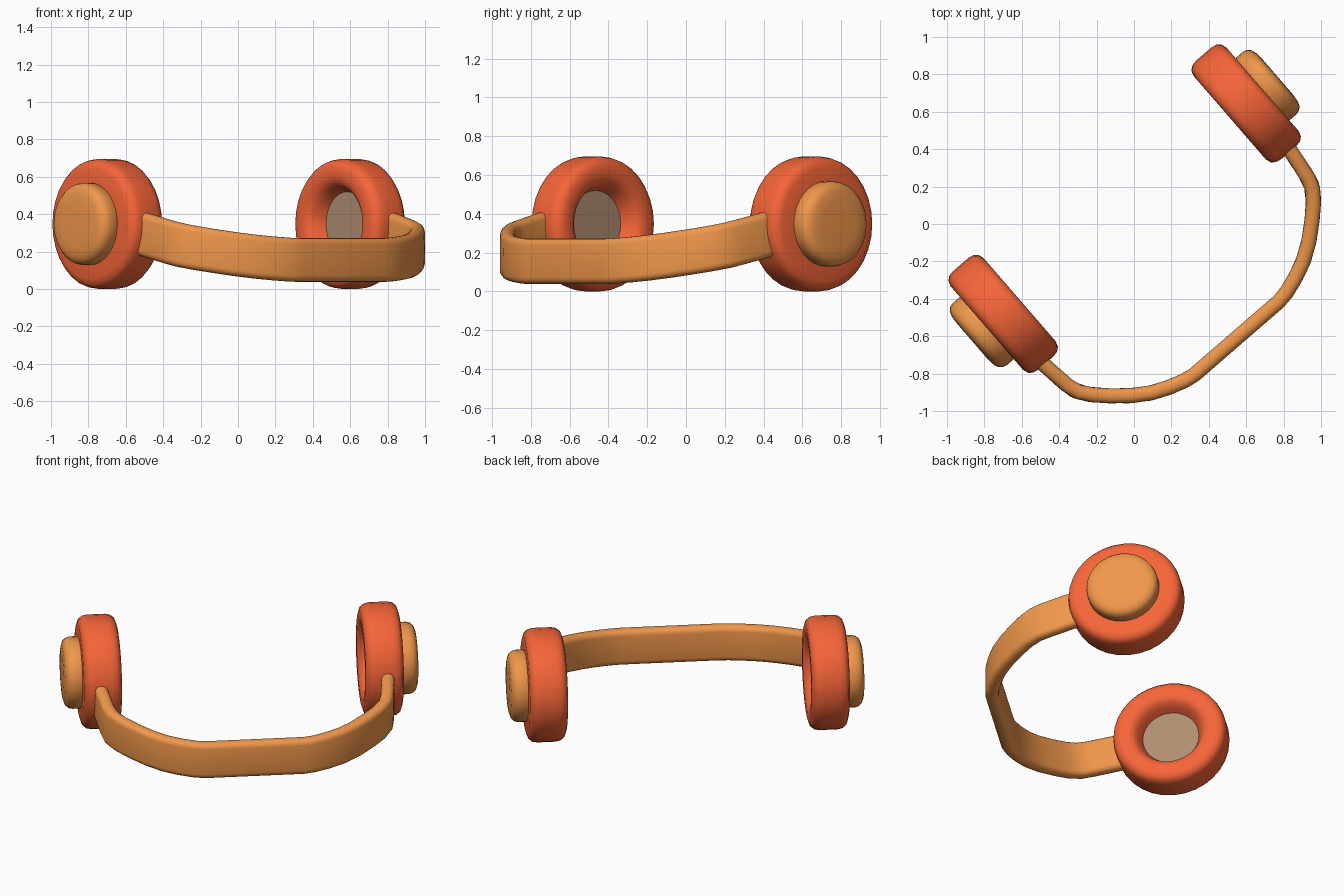
import bpy, bmesh, math
from mathutils import Matrix, Vector

if "Cube" in bpy.data.objects:
    bpy.data.objects.remove(bpy.data.objects["Cube"])

# Headset frame: local x runs ear to ear, local -y points to the band
FRAME = Matrix.Translation((-0.05, 0.082, 0)) @ Matrix.Rotation(math.radians(40.9), 4, 'Z')
CUP_X, CUP_Z, SIDES = 0.86, 0.348, 32


def material(name, rgb):
    m = bpy.data.materials.new(name)
    m.diffuse_color = (*rgb, 1)
    m.use_nodes = True
    m.node_tree.nodes["Principled BSDF"].inputs["Base Color"].default_value = m.diffuse_color
    return m


RED = material("orange_red", (0.92, 0.13, 0.04))
TAN = material("tan", (0.87, 0.31, 0.07))
MESH = material("beige", (0.43, 0.27, 0.17))


def finish(bm, name, mat, angle=40):
    bmesh.ops.remove_doubles(bm, verts=bm.verts, dist=1e-5)
    bmesh.ops.recalc_face_normals(bm, faces=bm.faces)
    me = bpy.data.meshes.new(name)
    bm.to_mesh(me)
    bm.free()
    me.materials.append(mat)
    ob = bpy.data.objects.new(name, me)
    bpy.context.collection.objects.link(ob)
    ob.matrix_world = FRAME
    bpy.ops.object.select_all(action='DESELECT')
    ob.select_set(True)
    bpy.context.view_layer.objects.active = ob
    bpy.ops.object.shade_smooth_by_angle(angle=math.radians(angle))
    return ob


def skin(bm, rings, wrap):
    n = len(rings)
    for i in range(n if wrap else n - 1):
        a, b = rings[i], rings[(i + 1) % n]
        for j in range(len(a)):
            k = (j + 1) % len(a)
            bm.faces.new((a[j], a[k], b[k], b[j]))


def lathe(name, profile, side, mat, closed):
    # profile of (radius, offset along the ear axis, outward positive)
    bm = bmesh.new()
    rings = []
    for r, h in profile:
        x = side * (CUP_X + h)
        rings.append([bm.verts.new((x, r * math.cos(t), CUP_Z + r * math.sin(t)))
                      for t in (2 * math.pi * j / SIDES for j in range(SIDES))])
    skin(bm, rings, closed)
    if not closed:
        bm.faces.new(rings[0])
        bm.faces.new(rings[-1])
    return finish(bm, name, mat)


cushion = [(0.165, 0.115), (0.295, 0.115), (0.325, 0.105), (0.342, 0.085), (0.348, 0.055),
           (0.348, -0.055), (0.342, -0.085), (0.325, -0.107), (0.295, -0.117),
           (0.25, -0.117), (0.225, -0.108), (0.205, -0.09), (0.19, -0.06), (0.175, -0.03), (0.165, 0.0)]
cap = [(0.205, 0.09), (0.22, 0.12), (0.22, 0.165), (0.214, 0.188),
       (0.198, 0.206), (0.17, 0.216), (0.12, 0.22)]
speaker = [(0.172, -0.022), (0.172, 0.02)]

for side, label in ((-1, "left"), (1, "right")):
    lathe(label + "_ear_cushion", cushion, side, RED, True)
    lathe(label + "_outer_cap", cap, side, TAN, False)
    lathe(label + "_speaker_cover", speaker, side, MESH, False)

# Headband: rounded strip swept along a mirrored path that rises to the cups
half = [(0.30, 0.915), (0.36, 0.905), (0.45, 0.876), (0.54, 0.836), (0.63, 0.777), (0.72, 0.70),
        (0.79, 0.63), (0.835, 0.565), (0.852, 0.50), (0.872, 0.35), (0.88, 0.26)]
plan = [(-a, b) for a, b in reversed(half)] + half
path = [Vector((a, -b, 0.155 + 0.23 * (0.915 - b))) for a, b in plan]

# Rounded rectangle cross-section
W, H, R = 0.040, 0.117, 0.034
section = []
for q, (sx, sz) in enumerate(((1, 1), (-1, 1), (-1, -1), (1, -1))):
    for k in range(5):
        t = math.pi / 2 * (q + k / 4)
        section.append((sx * (W - R) + R * math.cos(t), sz * (H - R) + R * math.sin(t)))

bm = bmesh.new()
rings = []
for i, p in enumerate(path):
    t = (path[min(i + 1, len(path) - 1)] - path[max(i - 1, 0)]).normalized()
    n = t.cross(Vector((0, 0, 1))).normalized()
    up = n.cross(t)
    rings.append([bm.verts.new(p + n * u + up * v) for u, v in section])
skin(bm, rings, False)
bm.faces.new(rings[0])
bm.faces.new(rings[-1])
finish(bm, "headband", TAN)
